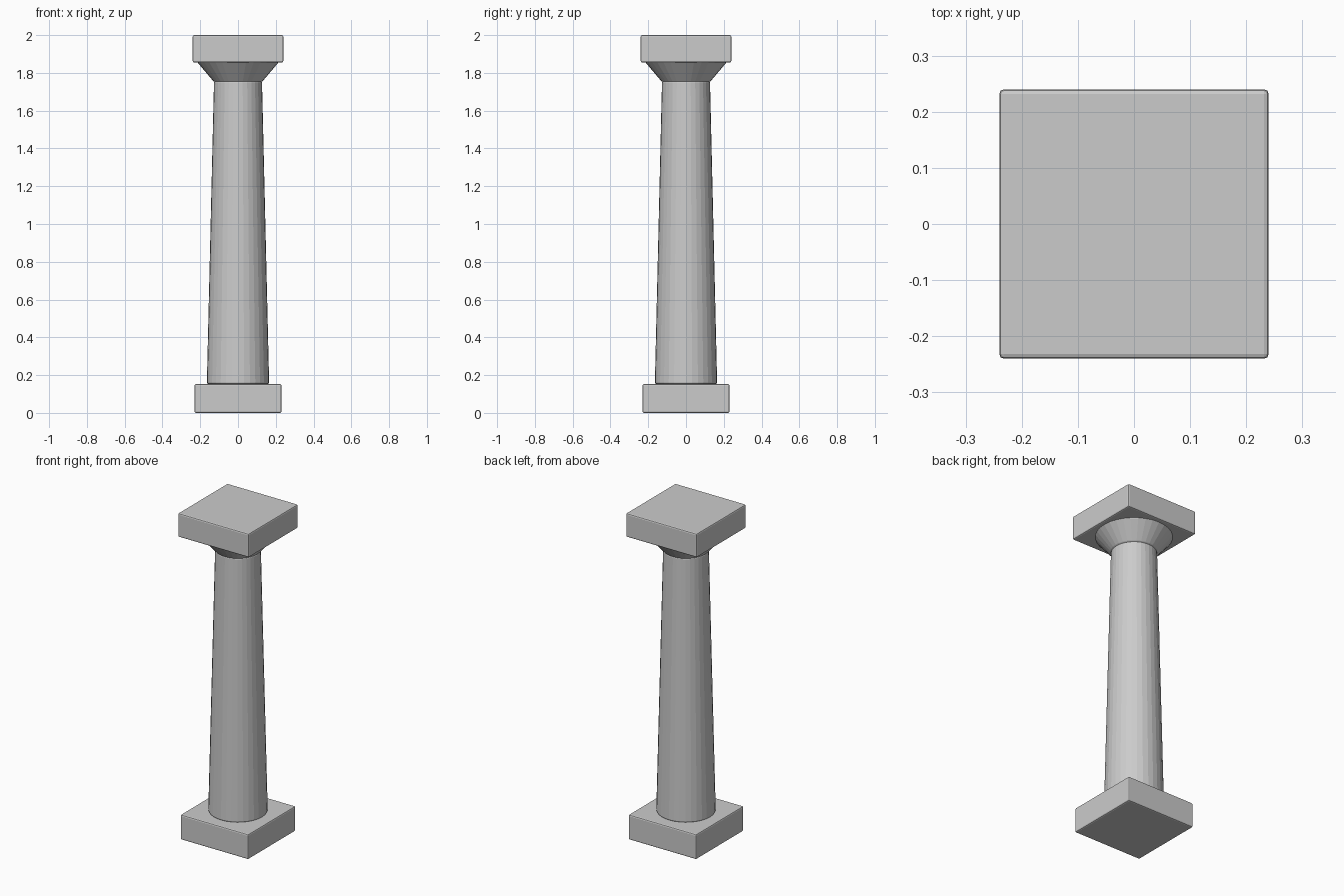
import bpy
import math

cube = bpy.data.objects.get("Cube")
if cube:
    bpy.data.objects.remove(cube, do_unlink=True)

# Pale stone
stone = bpy.data.materials.new("pale_grey_stone")
stone.use_nodes = True
color = (0.6, 0.6, 0.6, 1)
stone.diffuse_color = color
stone.node_tree.nodes["Principled BSDF"].inputs["Base Color"].default_value = color


def finish(name, bevel):
    """Name the active object, soften its sharp edges and colour it."""
    obj = bpy.context.object
    obj.name = name
    obj.data.materials.append(stone)
    mod = obj.modifiers.new("soft_edges", "BEVEL")
    mod.width = bevel
    mod.segments = 2
    mod.limit_method = "ANGLE"
    mod.angle_limit = math.radians(30)
    return obj


def slab(name, half, bottom, top):
    bpy.ops.mesh.primitive_cube_add(size=1, location=(0, 0, (bottom + top) / 2))
    bpy.context.object.scale = (2 * half, 2 * half, top - bottom)
    bpy.ops.object.transform_apply(location=False, rotation=False, scale=True)
    finish(name, 0.008)


def drum(name, r_bottom, r_top, bottom, top):
    bpy.ops.mesh.primitive_cone_add(vertices=32, radius1=r_bottom, radius2=r_top,
                                    depth=top - bottom,
                                    location=(0, 0, (bottom + top) / 2))
    finish(name, 0.008)


# Square base, tapered shaft, flared neck and square cap
slab("base", 0.23, 0, 0.153)
drum("shaft", 0.165, 0.127, 0.153, 1.757)
drum("flared_neck", 0.127, 0.217, 1.752, 1.858)
slab("cap", 0.24, 1.855, 2)
